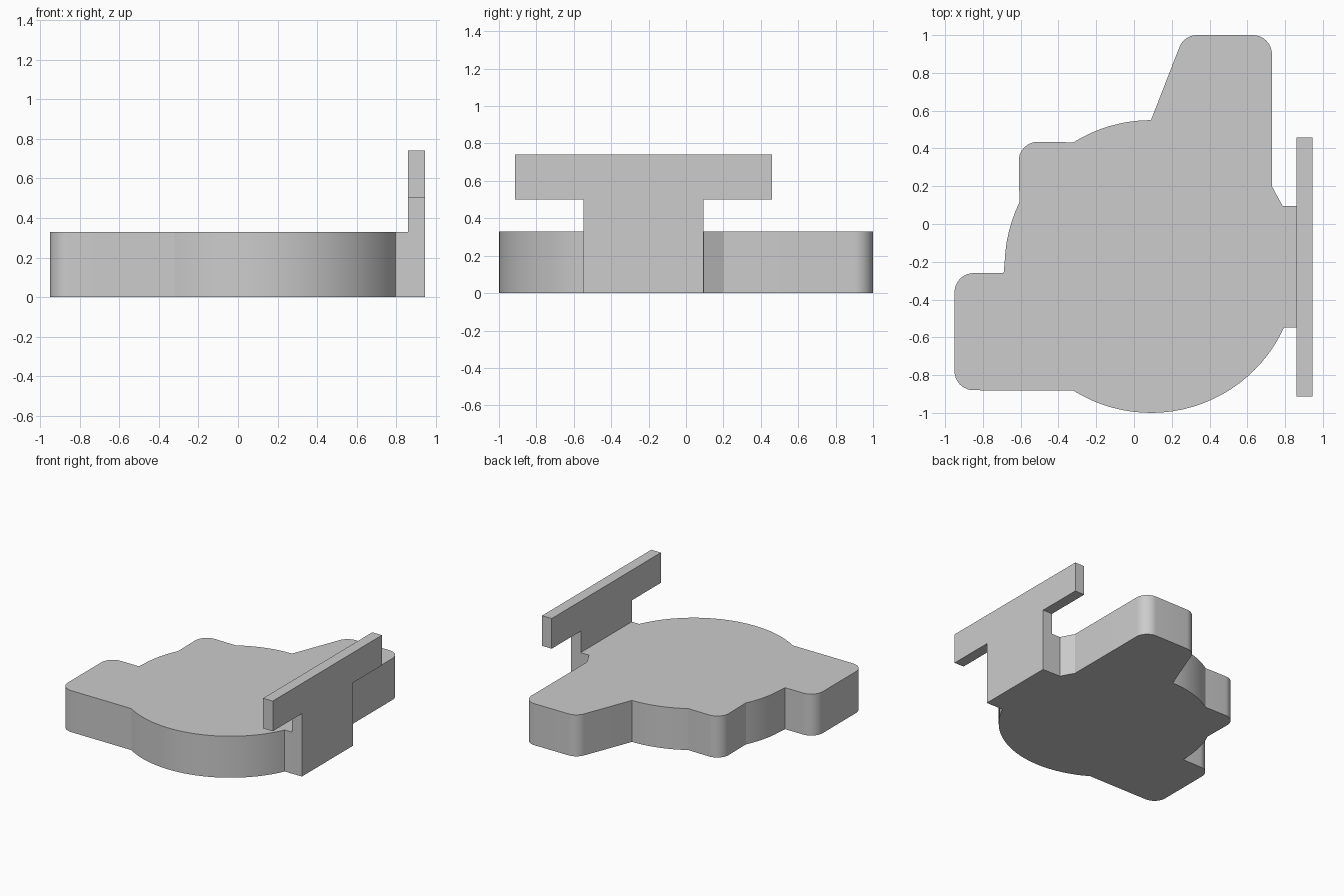
import bpy, bmesh, math
from mathutils import Vector

cube = bpy.data.objects.get("Cube")
if cube:
    bpy.data.objects.remove(cube, do_unlink=True)

grey = bpy.data.materials.new("light grey")
grey.use_nodes = True
COLOUR = (0.604, 0.604, 0.604, 1)
grey.diffuse_color = COLOUR
grey.node_tree.nodes["Principled BSDF"].inputs["Base Color"].default_value = COLOUR

CENTRE, RADIUS = Vector((0.09, -0.225)), 0.775


def arc(start, end, step=4):
    """Points on the main disc, angles in degrees."""
    n = max(2, round(abs(end - start) / step))
    angles = [math.radians(start + (end - start) * i / n) for i in range(n + 1)]
    return [CENTRE + RADIUS * Vector((math.cos(a), math.sin(a))) for a in angles]


def rounded(before, corner, after, r=0.1, n=8):
    """Fillet of radius r at a corner between two straight edges."""
    c = Vector(corner)
    u, v = (Vector(before) - c).normalized(), (Vector(after) - c).normalized()
    half = u.angle(v) / 2
    mid = c + (u + v).normalized() * (r / math.sin(half))
    a, b = c + u * (r / math.tan(half)) - mid, c + v * (r / math.tan(half)) - mid
    return [mid + a.lerp(b, i / n).normalized() * r for i in range(n + 1)]


def prism(name, points, depth):
    """Extrude a closed 3D outline along the depth vector."""
    bm = bmesh.new()
    face = bm.faces.new([bm.verts.new(p) for p in points])
    out = bmesh.ops.extrude_face_region(bm, geom=[face], use_keep_orig=True)
    moved = [g for g in out["geom"] if isinstance(g, bmesh.types.BMVert)]
    bmesh.ops.translate(bm, verts=moved, vec=depth)
    bmesh.ops.recalc_face_normals(bm, faces=bm.faces)
    mesh = bpy.data.meshes.new(name)
    bm.to_mesh(mesh)
    bm.free()
    mesh.materials.append(grey)
    obj = bpy.data.objects.new(name, mesh)
    bpy.context.collection.objects.link(obj)
    bpy.ops.object.select_all(action="DESELECT")
    obj.select_set(True)
    bpy.context.view_layer.objects.active = obj
    bpy.ops.object.shade_smooth_by_angle(angle=math.radians(18))


# Body: a disc with three rounded lobes and a short neck
front_lobe = [(-0.32, -0.88), (-0.95, -0.88), (-0.95, -0.26), (-0.69, -0.26)]
side_lobe = [(-0.61, 0.12), (-0.61, 0.435), (-0.32, 0.435)]
back_lobe = [(0.09, 0.55), (0.265, 1.0), (0.73, 1.0), (0.73, 0.2)]

outline = [(0.86, -0.547)]
outline += arc(-24.6, -122)
outline += rounded(*front_lobe[:3]) + rounded(*front_lobe[1:]) + front_lobe[-1:]
outline += arc(-178, -206)[1:]
outline += rounded(*side_lobe)
outline += arc(122, 90)
outline += rounded(*back_lobe[:3]) + rounded(*back_lobe[1:]) + back_lobe[-1:]
outline += [(0.787, 0.095), (0.86, 0.095)]
prism("body_plate", [(p[0], p[1], 0) for p in outline], (0, 0, 0.33))

# Upright T-shaped plate: stem and crossbar as one profile
MID_Y, STEM, BAR = -0.227, 0.32, 0.686
half_t = [(STEM, 0), (STEM, 0.5), (BAR, 0.5), (BAR, 0.74)]
tee = half_t + [(-w, z) for w, z in reversed(half_t)]
prism("upright_tee", [(0.86, MID_Y + w, z) for w, z in tee], (0.085, 0, 0))
